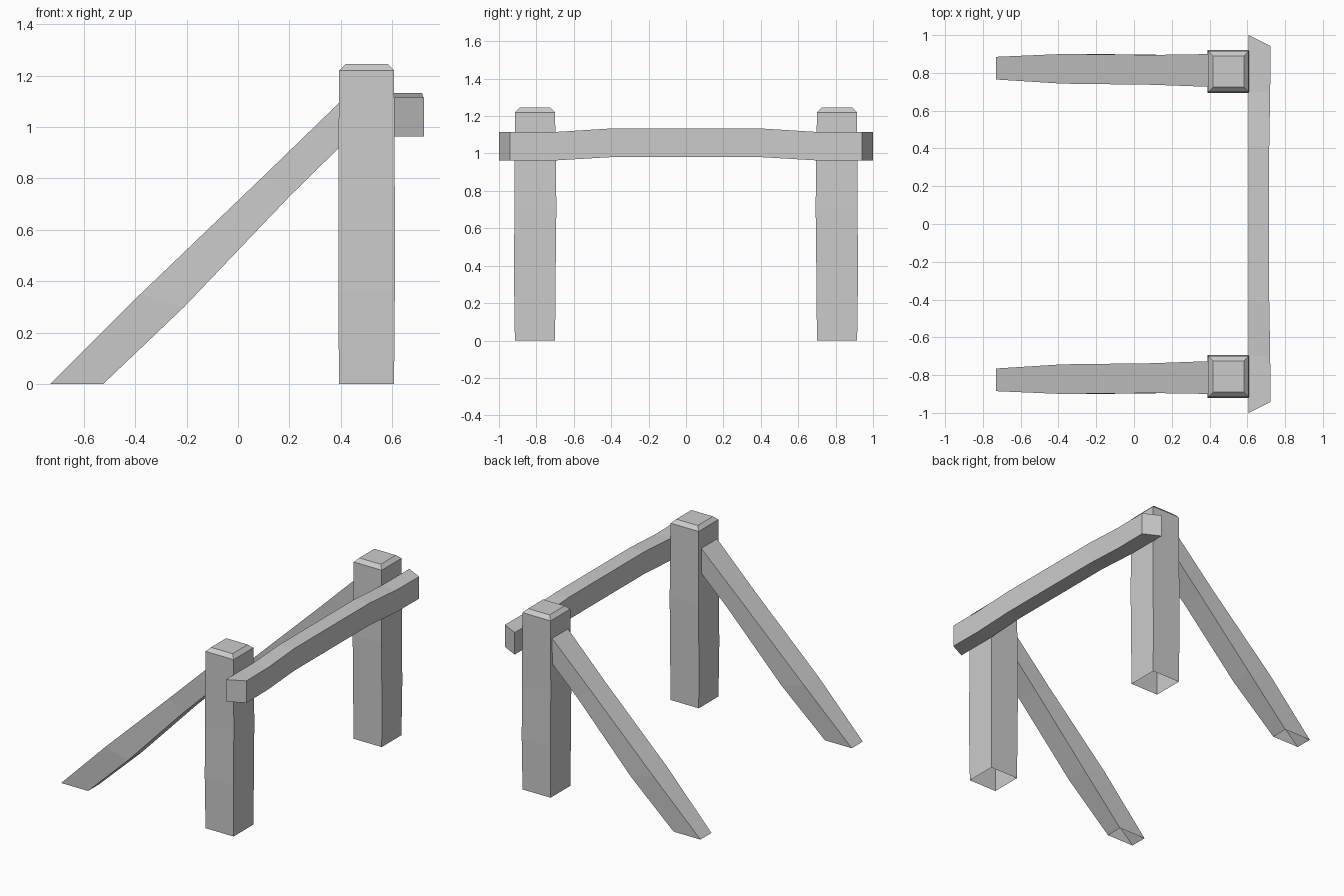
import bpy
import bmesh

cube = bpy.data.objects.get("Cube")
if cube:
    bpy.data.objects.remove(cube, do_unlink=True)

grey = bpy.data.materials.new("plain_grey")
grey.use_nodes = True
grey.diffuse_color = (0.6, 0.6, 0.6, 1)
bsdf = next(n for n in grey.node_tree.nodes if n.type == 'BSDF_PRINCIPLED')
bsdf.inputs["Base Color"].default_value = (0.6, 0.6, 0.6, 1)


def loft(name, rings, cap_start=False, cap_end=True, mirror=False):
    """Skin four-cornered rings into a beam, optionally mirrored across y."""
    bm = bmesh.new()
    loops = [[bm.verts.new(p) for p in ring] for ring in rings]
    for a, b in zip(loops, loops[1:]):
        for i in range(4):
            j = (i + 1) % 4
            bm.faces.new((a[i], a[j], b[j], b[i]))
    if cap_start:
        bm.faces.new(loops[0][::-1])
    if cap_end:
        bm.faces.new(loops[-1])
    if mirror:
        for v in bm.verts:
            v.co.y = -v.co.y
    # Orient the sides outward, away from the beam's own centre line
    bmesh.ops.recalc_face_normals(bm, faces=bm.faces)
    mesh = bpy.data.meshes.new(name)
    bm.to_mesh(mesh)
    bm.free()
    mesh.materials.append(grey)
    obj = bpy.data.objects.new(name, mesh)
    bpy.context.collection.objects.link(obj)
    return obj


def level_ring(x0, x1, y0, y1, z):
    return [(x0, y0, z), (x1, y0, z), (x1, y1, z), (x0, y1, z)]


def brace_ring(top, bottom, y0, y1):
    return [(top[0], y0, top[1]), (bottom[0], y0, bottom[1]),
            (bottom[0], y1, bottom[1]), (top[0], y1, top[1])]


# Posts: slightly swollen, open underneath, chamfered cap
post = [level_ring(0.393, 0.607, 0.70, 0.915, 0),
        level_ring(0.39, 0.61, 0.697, 0.92, 0.36),
        level_ring(0.39, 0.61, 0.693, 0.917, 0.72),
        level_ring(0.393, 0.607, 0.70, 0.915, 1.22),
        level_ring(0.418, 0.582, 0.725, 0.89, 1.245)]

# Braces: bent diagonals cut flat at the ground, ending inside the posts
brace = [brace_ring((-0.73, 0), (-0.525, 0), 0.765, 0.885),
         brace_ring((-0.38, 0.35), (-0.21, 0.30), 0.743, 0.90),
         brace_ring((0.10, 0.81), (0.20, 0.73), 0.737, 0.895),
         brace_ring((0.43, 1.13), (0.50, 1.025), 0.725, 0.90)]

for side, flip in (("left", False), ("right", True)):
    loft(side + "_post", post, mirror=flip)
    loft(side + "_brace", brace, mirror=flip)

# Rail: gently arched crossbar with angled ends
rail = []
for y_in, y_out, x_out, z0, z1 in (
        (-1.0, -0.942, 0.723, 0.963, 1.115),
        (-0.70, -0.70, 0.721, 0.963, 1.115),
        (-0.41, -0.41, 0.716, 0.98, 1.133),
        (0.41, 0.41, 0.716, 0.98, 1.133),
        (0.70, 0.70, 0.721, 0.963, 1.115),
        (1.0, 0.942, 0.723, 0.963, 1.115)):
    rail.append([(0.607, y_in, z0), (x_out, y_out, z0),
                 (x_out, y_out, z1), (0.607, y_in, z1)])
loft("cross_rail", rail, cap_start=True)
